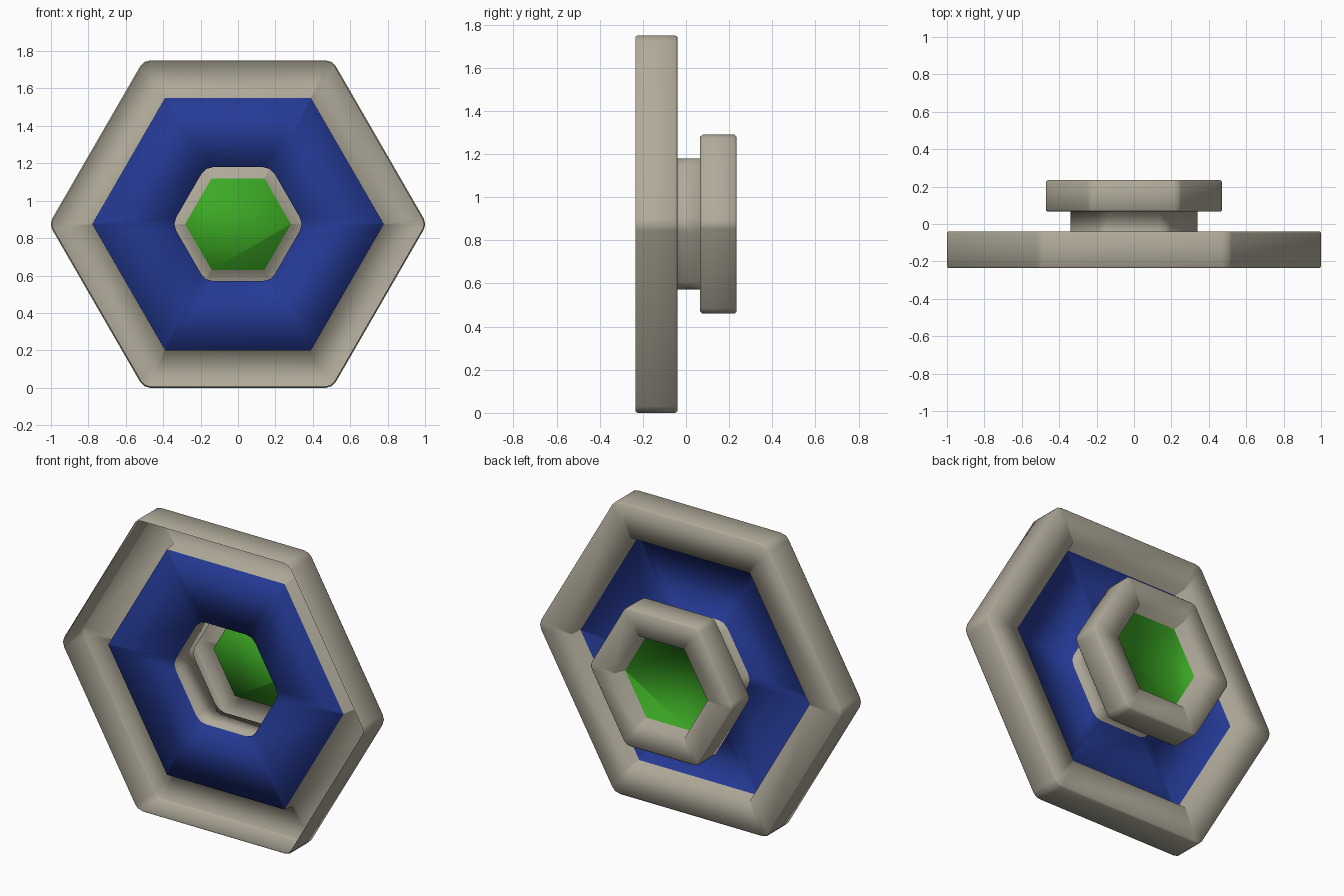
import bpy, bmesh, math

if "Cube" in bpy.data.objects:
    bpy.data.objects.remove(bpy.data.objects["Cube"])

CZ = 0.875  # height of the shared axis


def material(name, rgb):
    m = bpy.data.materials.new(name)
    m.diffuse_color = (*rgb, 1)
    m.use_nodes = True
    m.node_tree.nodes["Principled BSDF"].inputs["Base Color"].default_value = m.diffuse_color
    return m


MATS = [material("warm_grey", (0.43, 0.40, 0.32)),
        material("deep_blue", (0.018, 0.042, 0.30)),
        material("bright_green", (0.045, 0.40, 0.018))]
GREY, BLUE, GREEN = 0, 1, 2


def hexagon(apothem, rnd, steps=2):
    """Hexagon outline in x/z with rounded corners, first corner on +x."""
    pts = []
    for k in range(6):
        a = math.radians(60 * k)
        c = (apothem - rnd) / math.cos(math.radians(30))
        for i in range(steps + 1):
            b = a + math.radians(-30 + 60 * i / steps)
            pts.append((c * math.cos(a) + rnd * math.cos(b),
                        c * math.sin(a) + rnd * math.sin(b)))
    return pts


# One stepped sheet, open at the front, from the outer rim to the green window.
# Rows: apothem, y, corner rounding, colour of the band that follows.
PROFILE = [
    (0.867, -0.235, 0.05, GREY),    # large frame: front rim
    (0.875, -0.225, 0.06, GREY),    # outer wall
    (0.875, -0.050, 0.06, GREY),
    (0.867, -0.040, 0.05, GREY),    # flat back
    (0.683, -0.040, 0.003, GREY),   # step down to the panel
    (0.675, -0.115, 0.003, BLUE),   # blue panel
    (0.304, -0.115, 0.07, GREY),    # neck
    (0.304, 0.066, 0.07, GREY),     # small frame: front
    (0.405, 0.066, 0.035, GREY),
    (0.4145, 0.076, 0.045, GREY),   # outer wall
    (0.4145, 0.225, 0.045, GREY),
    (0.405, 0.235, 0.035, GREY),    # flat back
    (0.266, 0.235, 0.003, GREY),    # step down to the window
    (0.245, 0.172, 0.003, GREEN),   # green window
]

bm = bmesh.new()
loops = [[bm.verts.new((x, y, z + CZ)) for x, z in hexagon(ap, r)]
         for ap, y, r, _ in PROFILE]
n = len(loops[0])
for a, b, row in zip(loops, loops[1:], PROFILE):
    for i in range(n):
        j = (i + 1) % n
        bm.faces.new((a[j], a[i], b[i], b[j])).material_index = row[3]
bm.faces.new(loops[-1][::-1]).material_index = GREEN

# make the sheet face the back
bm.normal_update()
bm.faces.ensure_lookup_table()
if bm.faces[-1].normal.y < 0:
    bmesh.ops.reverse_faces(bm, faces=bm.faces)
me = bpy.data.meshes.new("hexagon_shell")
bm.to_mesh(me)
bm.free()
for m in MATS:
    me.materials.append(m)
shell = bpy.data.objects.new("hexagon_shell", me)
bpy.context.collection.objects.link(shell)
shell.select_set(True)
bpy.context.view_layer.objects.active = shell
bpy.ops.object.shade_smooth()
